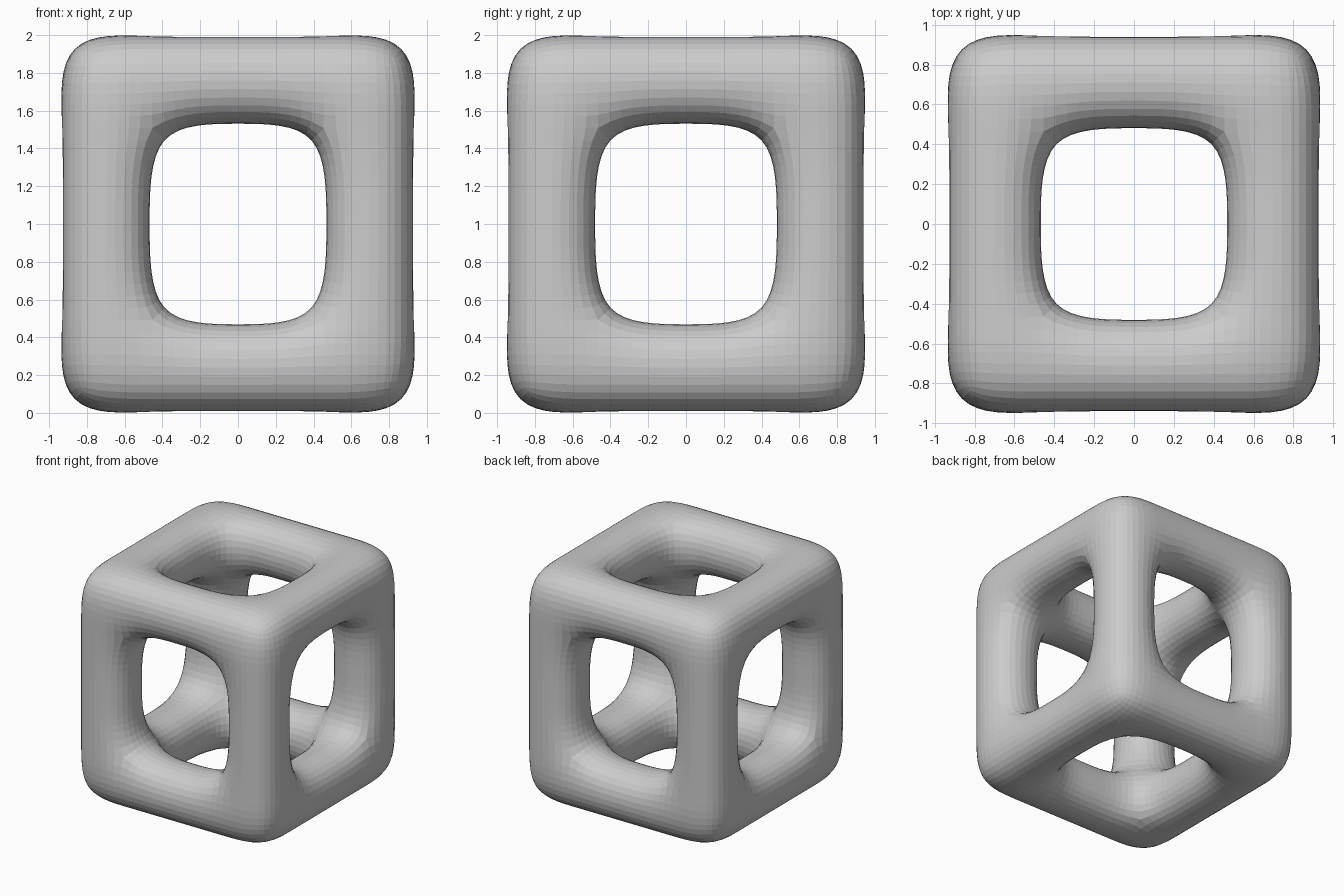
import bpy
import bmesh
from itertools import product
from mathutils import Vector

default = bpy.data.objects.get("Cube")
if default:
    bpy.data.objects.remove(default, do_unlink=True)

HOLE = Vector((0.447, 0.46, 0.51))     # half size of the openings in the cage
BEAM = 0.5                             # cage thickness of each beam
CELLS = 4                              # cells per axis: beam, two across the opening, beam


def grid_point(index):
    """Position of a cage grid line crossing."""
    lines = [(-h - BEAM, -h, 0, h, h + BEAM) for h in HOLE]
    return Vector([lines[axis][i] for axis, i in enumerate(index)])


def is_solid(cell):
    """Corner and edge cells are solid; face centres and core are open."""
    inside = all(0 <= c < CELLS for c in cell)
    return inside and sum(c in (0, CELLS - 1) for c in cell) >= 2


# Cage: skin every solid cell where it meets an open one
bm = bmesh.new()
verts = {}
for cell in filter(is_solid, product(range(CELLS), repeat=3)):
    for axis, side in product(range(3), (0, 1)):
        neighbour = list(cell)
        neighbour[axis] += 2 * side - 1
        if is_solid(neighbour):
            continue
        u, v = (axis + 1) % 3, (axis + 2) % 3
        ring = []
        for du, dv in ((0, 0), (1, 0), (1, 1), (0, 1)):
            index = list(cell)
            index[axis] += side
            index[u] += du
            index[v] += dv
            key = tuple(index)
            if key not in verts:
                verts[key] = bm.verts.new(grid_point(key))
            ring.append(verts[key])
        bm.faces.new(ring if side else ring[::-1])

mesh = bpy.data.meshes.new("cube_frame")
bm.to_mesh(mesh)
bm.free()
frame = bpy.data.objects.new("cube_frame", mesh)
frame.location.z = 1
bpy.context.collection.objects.link(frame)

# Round the cage into soft beams
subsurf = frame.modifiers.new("rounding", 'SUBSURF')
subsurf.levels = subsurf.render_levels = 3
